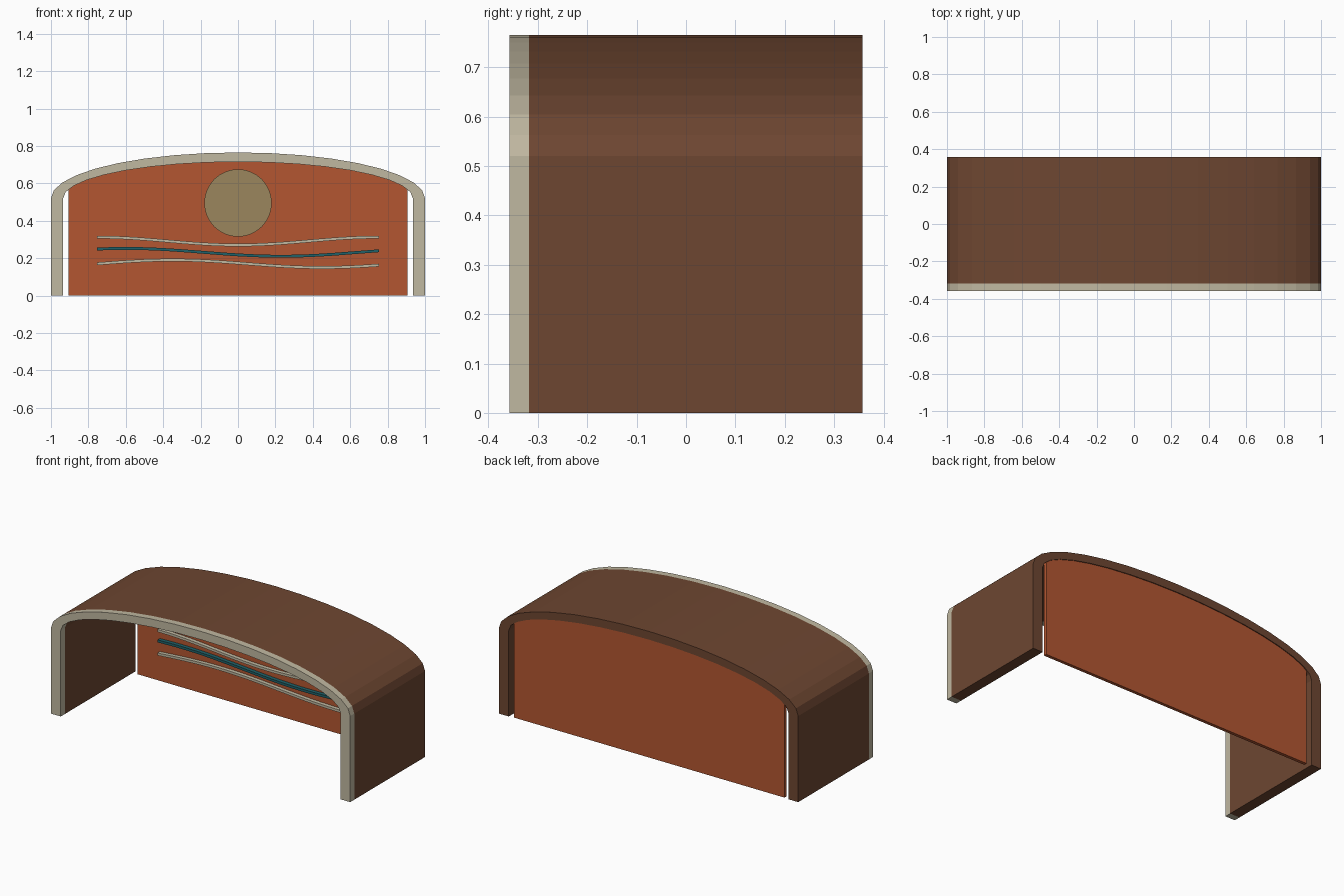
import bpy, bmesh, math

if "Cube" in bpy.data.objects:
    bpy.data.objects.remove(bpy.data.objects["Cube"])


def material(name, rgb):
    m = bpy.data.materials.new(name)
    m.diffuse_color = (*rgb, 1)
    m.use_nodes = True
    m.node_tree.nodes["Principled BSDF"].inputs["Base Color"].default_value = m.diffuse_color
    return m


BROWN = material("dark brown", (0.155, 0.062, 0.031))
CREAM = material("warm cream", (0.53, 0.48, 0.355))
RUST = material("rust orange", (0.455, 0.094, 0.031))
OLIVE = material("olive tan", (0.33, 0.24, 0.11))
TEAL = material("deep teal", (0.015, 0.12, 0.14))

SPRING = 0.52            # height where the vault starts to curve
BACK = 0.357


def arc(a, b, first=0, last=18):
    """Elliptical vault points from right to left in 10 degree steps."""
    return [(a * math.cos(math.radians(10 * i)),
             SPRING + b * math.sin(math.radians(10 * i)))
            for i in range(first, last + 1)]


def strip_solid(name, upper, lower, y0, y1, mat):
    """Solid between two matching x-z lines, extruded from y0 to y1."""
    bm = bmesh.new()
    rows = [[bm.verts.new((x, y, z)) for x, z in line]
            for line, y in ((upper, y0), (lower, y0), (lower, y1), (upper, y1))]
    for k in range(4):
        r, s = rows[k], rows[(k + 1) % 4]
        for i in range(len(upper) - 1):
            bm.faces.new((r[i], r[i + 1], s[i + 1], s[i]))
    for i in (0, -1):
        bm.faces.new([r[i] for r in rows])
    return finish(name, bm, mat)


def prism(name, outline, y0, y1, mat):
    """Closed x-z outline extruded from y0 to y1."""
    bm = bmesh.new()
    front = bm.faces.new([bm.verts.new((x, y0, z)) for x, z in outline])
    ext = bmesh.ops.extrude_face_region(bm, geom=[front], use_keep_orig=True)
    moved = [g for g in ext["geom"] if isinstance(g, bmesh.types.BMVert)]
    bmesh.ops.translate(bm, verts=moved, vec=(0, y1 - y0, 0))
    return finish(name, bm, mat)


def finish(name, bm, mat):
    bmesh.ops.recalc_face_normals(bm, faces=bm.faces[:])
    mesh = bpy.data.meshes.new(name)
    bm.to_mesh(mesh)
    bm.free()
    mesh.materials.append(mat)
    ob = bpy.data.objects.new(name, mesh)
    bpy.context.collection.objects.link(ob)
    return ob


# Vaulted shell and its front trim
outer = [(1, 0)] + arc(1, 0.245) + [(-1, 0)]
inner = [(0.935, 0)] + arc(0.935, 0.195) + [(-0.935, 0)]
strip_solid("arch_shell", outer, inner, -0.318, BACK, BROWN)
strip_solid("front_trim", outer, inner, -BACK, -0.318, CREAM)

# Back panel, narrower than the opening so a slit stays at each side
W = 0.905
panel = [(W, 0), (W, 0.566)] + arc(0.935, 0.195, 2, 16) + [(-W, 0.566), (-W, 0)]
prism("back_panel", panel, 0.333, 0.352, RUST)

# Round disc on the panel
disc = [(0.18 * math.cos(t * math.tau / 48), 0.495 + 0.18 * math.sin(t * math.tau / 48))
        for t in range(48)]
prism("sun_disc", disc, 0.318, 0.333, OLIVE)

# Wavy ribbons: mean height, amplitude, crest position, half wavelength
waves = [("upper_wave", 0.291, 0.021, -0.75, 0.75, CREAM),
         ("middle_wave", 0.231, 0.021, -0.60, 0.83, TEAL),
         ("lower_wave", 0.170, 0.020, -0.35, 0.80, CREAM)]
for name, mean, amp, crest, half, mat in waves:
    xs = [-0.755 + 1.51 * i / 24 for i in range(25)]
    mid = [(x, mean + amp * math.cos(math.pi * (x - crest) / half)) for x in xs]
    strip_solid(name, [(x, z + 0.0075) for x, z in mid],
                [(x, z - 0.0075) for x, z in mid], 0.31, 0.333, mat)
